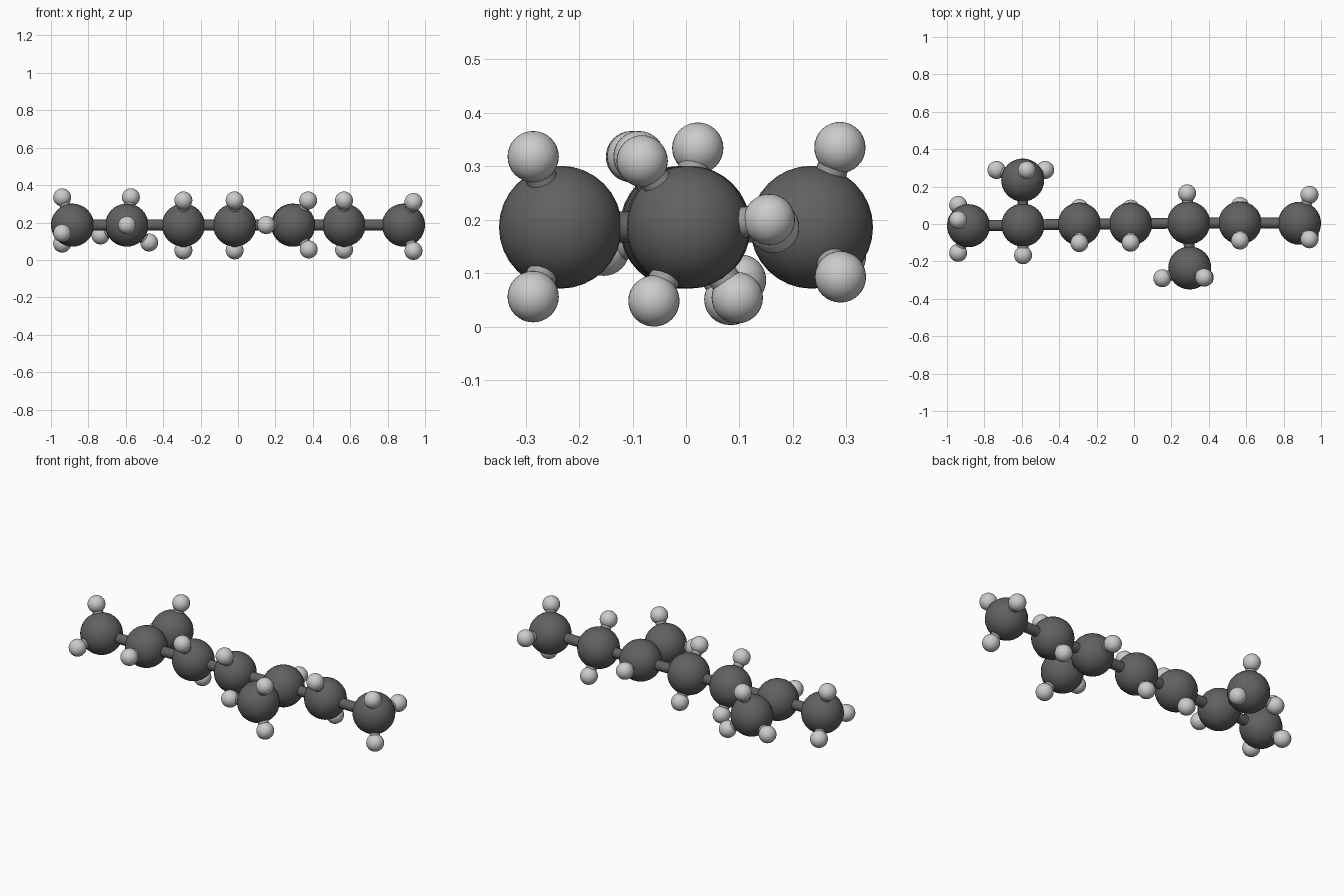
import bpy
from mathutils import Vector

if "Cube" in bpy.data.objects:
    bpy.data.objects.remove(bpy.data.objects["Cube"])

R_CARBON, R_HYDROGEN, R_BOND = 0.115, 0.048, 0.029
Z = 0.186


def material(name, v):
    m = bpy.data.materials.new(name)
    m.diffuse_color = (v, v, v, 1)
    m.use_nodes = True
    m.node_tree.nodes["Principled BSDF"].inputs["Base Color"].default_value = m.diffuse_color
    return m


DARK = material("dark_grey", 0.12)
LIGHT = material("light_grey", 0.6)
MID = material("mid_grey", 0.35)


def finish(name, mat):
    obj = bpy.context.object
    obj.name = name
    obj.data.materials.append(mat)
    bpy.ops.object.shade_smooth_by_angle()


def atom(name, pos, radius, mat):
    bpy.ops.mesh.primitive_uv_sphere_add(segments=32, ring_count=16, radius=radius, location=pos)
    finish(name, mat)


def bond(name, a, b, mat):
    a, b = Vector(a), Vector(b)
    d = b - a
    bpy.ops.mesh.primitive_cylinder_add(vertices=20, radius=R_BOND, depth=d.length, location=(a + b) / 2)
    bpy.context.object.rotation_euler = d.to_track_quat('Z', 'Y').to_euler()
    finish(name, mat)


# Chain carbons, left to right, then the two side branches
carbons = [
    (-0.885, -0.009, Z), (-0.594, -0.006, Z), (-0.292, 0.0, Z), (-0.018, 0.0, Z),
    (0.292, 0.006, Z), (0.567, 0.006, Z), (0.885, 0.004, Z),
    (-0.595, 0.235, Z), (0.298, -0.235, Z),
]
carbon_bonds = [(i, i + 1) for i in range(6)] + [(1, 7), (4, 8)]

# Hydrogens grouped by the carbon they hang on
hydrogens = {
    0: [(-0.94, 0.022, 0.334), (-0.94, 0.102, 0.087), (-0.94, -0.154, 0.143)],
    1: [(-0.593, -0.167, Z)],
    2: [(-0.292, -0.102, 0.318), (-0.292, 0.085, 0.051)],
    3: [(-0.018, -0.1, 0.318), (-0.018, 0.082, 0.051)],
    4: [(0.284, 0.164, Z)],
    5: [(0.567, -0.088, 0.318), (0.567, 0.096, 0.054)],
    6: [(0.938, 0.156, 0.2), (0.938, -0.082, 0.31), (0.938, -0.06, 0.048)],
    7: [(-0.573, 0.288, 0.335), (-0.475, 0.289, 0.093), (-0.735, 0.289, 0.131)],
    8: [(0.375, -0.286, 0.318), (0.378, -0.286, 0.056), (0.151, -0.29, Z)],
}

for i, pos in enumerate(carbons):
    atom(f"carbon_{i + 1}", pos, R_CARBON, DARK)
for a, b in carbon_bonds:
    bond(f"carbon_bond_{a + 1}_{b + 1}", carbons[a], carbons[b], DARK)
for c, group in hydrogens.items():
    for k, pos in enumerate(group):
        atom(f"hydrogen_{c + 1}_{k + 1}", pos, R_HYDROGEN, LIGHT)
        bond(f"hydrogen_bond_{c + 1}_{k + 1}", carbons[c], pos, MID)
